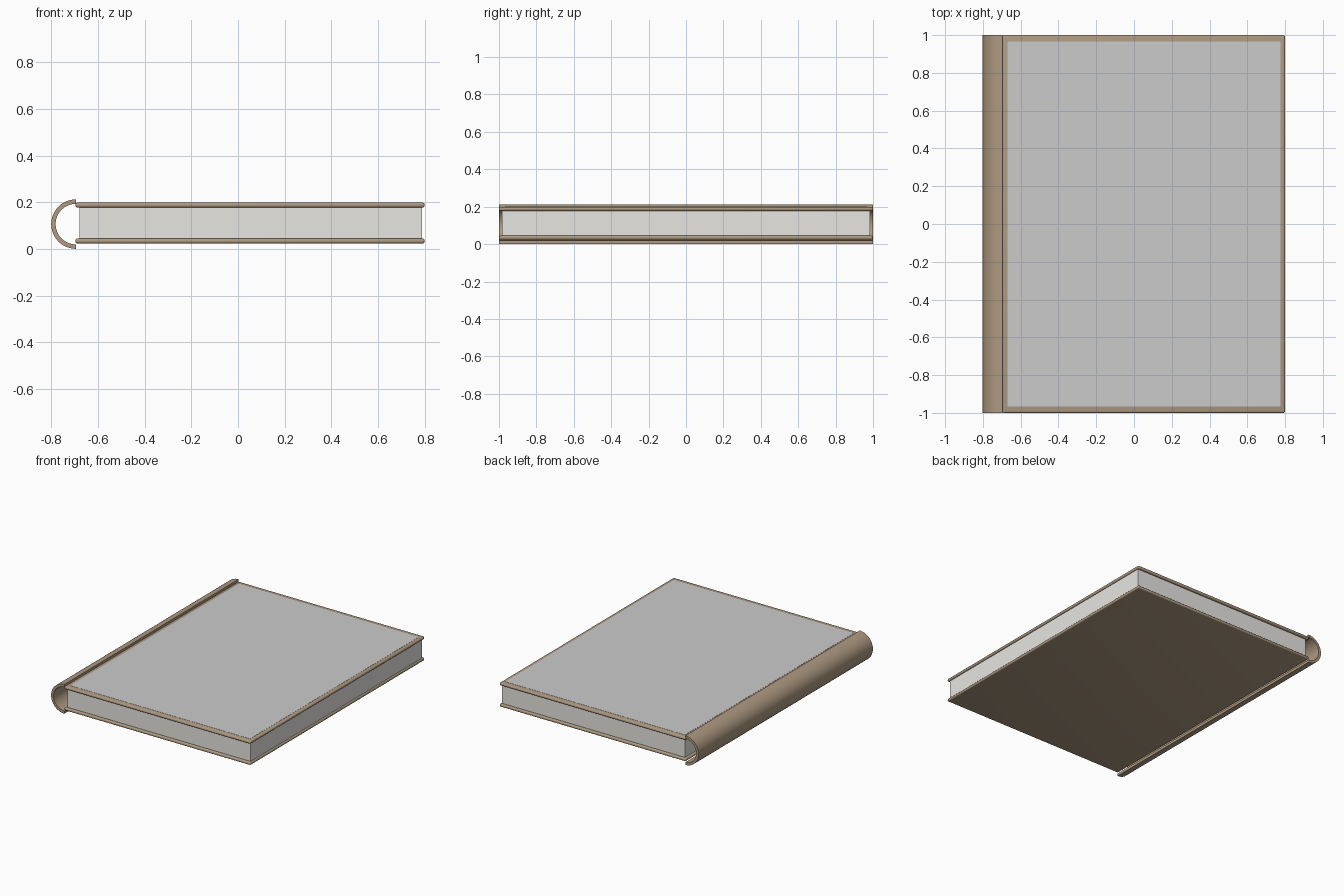
import bpy, bmesh, math

if "Cube" in bpy.data.objects:
    bpy.data.objects.remove(bpy.data.objects["Cube"])


def colour(name, rgb):
    m = bpy.data.materials.new(name)
    m.diffuse_color = (*rgb, 1)
    m.use_nodes = True
    m.node_tree.nodes["Principled BSDF"].inputs["Base Color"].default_value = m.diffuse_color
    return m


TAN = colour("tan_cloth", (0.42, 0.32, 0.22))
PAPER = colour("paper", (0.8, 0.79, 0.76))


def finish(name, bm, mat=None):
    bmesh.ops.recalc_face_normals(bm, faces=bm.faces)
    me = bpy.data.meshes.new(name)
    bm.to_mesh(me)
    bm.free()
    ob = bpy.data.objects.new(name, me)
    bpy.context.collection.objects.link(ob)
    if mat:
        me.materials.append(mat)
    return ob


def smooth(ob, angle):
    bpy.ops.object.select_all(action='DESELECT')
    bpy.context.view_layer.objects.active = ob
    ob.select_set(True)
    bpy.ops.object.shade_smooth_by_angle(angle=math.radians(angle))


def box(name, x, y, z, mat=None, bevel=0):
    bm = bmesh.new()
    bmesh.ops.create_cube(bm, size=1)
    for v in bm.verts:
        v.co = [lo + (c + 0.5) * (hi - lo) for c, (lo, hi) in zip(v.co, (x, y, z))]
    if bevel:
        bmesh.ops.bevel(bm, geom=bm.edges[:], offset=bevel, segments=4,
                        profile=0.5, affect='EDGES')
    ob = finish(name, bm, mat)
    if bevel:
        smooth(ob, 40)
    return ob


# Two rounded cover boards
for name, z in (("back_cover", 0.024), ("front_cover", 0.178)):
    box(name, (-0.697, 0.80), (-1, 1), (z, z + 0.021), TAN, 0.009)

# Block of pages
box("page_block", (-0.68, 0.79), (-0.983, 0.983), (0.04, 0.183), PAPER)

# Grey panel lying on the front cover
box("cover_panel", (-0.67, 0.775), (-0.967, 0.967), (0.195, 0.2))

# Half-round hollow spine, extruded along y
STEPS, CX, CZ = 24, -0.695, 0.107
profile = []
for r, order in ((0.106, range(STEPS + 1)), (0.087, range(STEPS, -1, -1))):
    for i in order:
        a = math.pi / 2 + math.pi * i / STEPS
        profile.append((CX + r * math.cos(a), -1, CZ + r * math.sin(a)))
bm = bmesh.new()
face = bm.faces.new([bm.verts.new(p) for p in profile])
ext = bmesh.ops.extrude_face_region(bm, geom=[face], use_keep_orig=True)
bmesh.ops.translate(bm, vec=(0, 2, 0),
                    verts=[g for g in ext["geom"] if isinstance(g, bmesh.types.BMVert)])
smooth(finish("spine", bm, TAN), 40)
